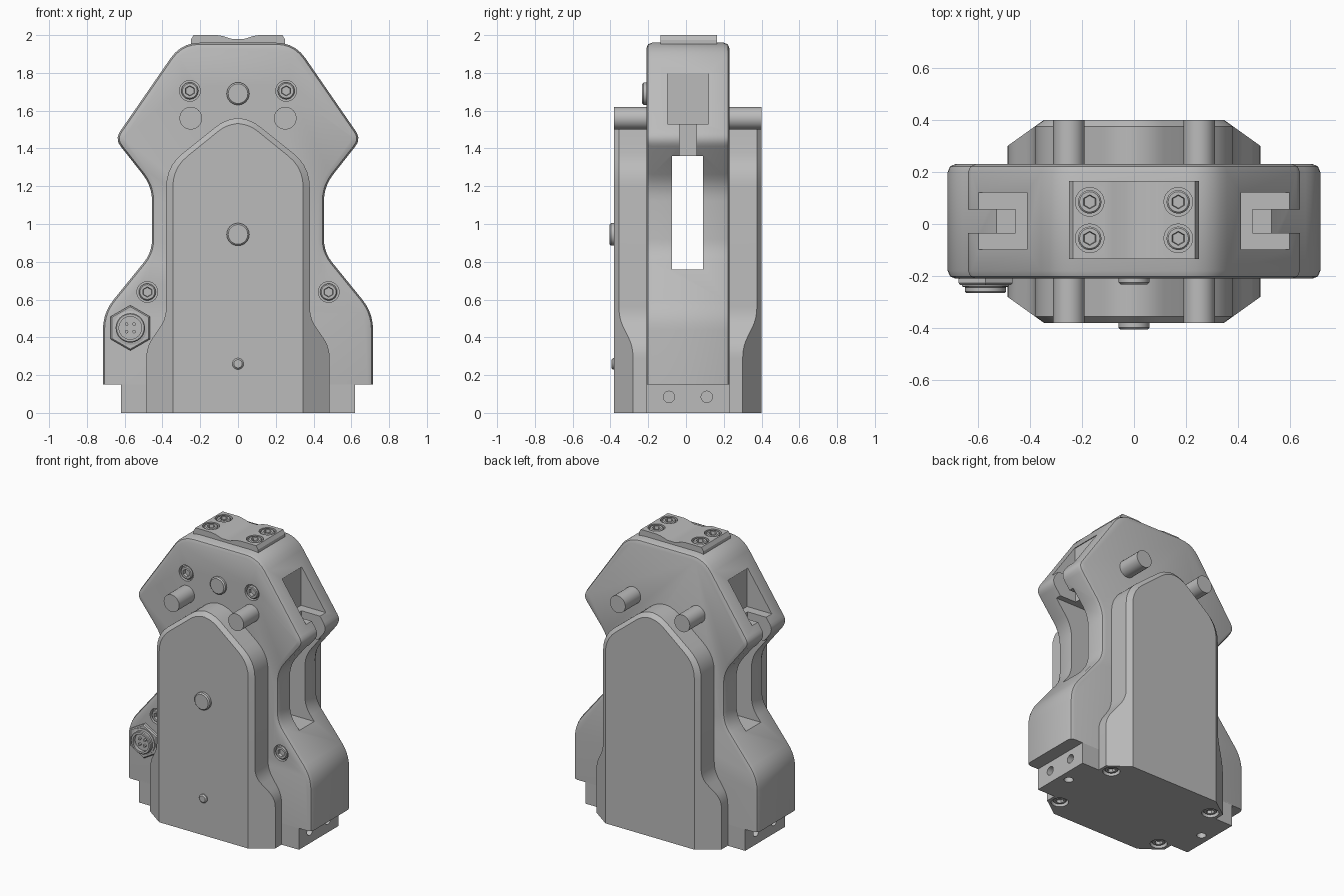
import bpy, bmesh, math
from mathutils import Vector

cube = bpy.data.objects.get("Cube")
if cube:
    bpy.data.objects.remove(cube, do_unlink=True)

grey = bpy.data.materials.new("machined grey")
grey.use_nodes = True
color = (0.5, 0.5, 0.5, 1)
grey.diffuse_color = color
grey.node_tree.nodes["Principled BSDF"].inputs["Base Color"].default_value = color

MID = 0.01      # depth centre of the housing
HALF = 0.22     # half depth of the housing
SEG = 24


def finish(name, bm):
    bmesh.ops.recalc_face_normals(bm, faces=bm.faces)
    me = bpy.data.meshes.new(name)
    bm.to_mesh(me)
    bm.free()
    me.materials.append(grey)
    ob = bpy.data.objects.new(name, me)
    bpy.context.collection.objects.link(ob)
    return ob


def smooth(ob):
    for p in ob.data.polygons:
        p.use_smooth = True
    ob.data.set_sharp_from_angle(angle=math.radians(28))


def loft(name, rings):
    """Skin closed rings of points and cap both ends."""
    bm = bmesh.new()
    rows = [[bm.verts.new(p) for p in ring] for ring in rings]
    n = len(rows[0])
    for a, b in zip(rows, rows[1:]):
        for i in range(n):
            j = (i + 1) % n
            bm.faces.new((a[i], a[j], b[j], b[i]))
    bm.faces.new(rows[0])
    bm.faces.new(rows[-1])
    return finish(name, bm)


def outline(corners):
    """Mirror a half outline of (x, z, rounding) corners and round it."""
    pts = corners + [(-x, z, r) for x, z, r in reversed(corners)]
    out = []
    for i, (x, z, r) in enumerate(pts):
        p = Vector((x, z))
        if r == 0:
            out.append(p)
            continue
        a = p + (Vector(pts[i - 1][:2]) - p).normalized() * r
        b = p + (Vector(pts[(i + 1) % len(pts)][:2]) - p).normalized() * r
        for k in range(6):
            t = k / 5
            out.append(a * (1 - t) ** 2 + p * 2 * t * (1 - t) + b * t * t)
    return out


def prism(name, pts, y0, y1):
    return loft(name, [[(p.x, y, p.y) for p in pts] for y in (y0, y1)])


def box(name, x0, x1, y0, y1, z0, z1):
    return loft(name, [[(x0, y0, z), (x1, y0, z), (x1, y1, z), (x0, y1, z)]
                       for z in (z0, z1)])


def turned(name, loc, axis, profile):
    """Turn (radius, height, is_hex) steps about an axis."""
    quat = Vector(axis).to_track_quat('Z', 'Y')
    rings = []
    for r, h, is_hex in profile:
        ring = []
        for i in range(SEG):
            a = 2 * math.pi * i / SEG
            sixth = math.pi / 6
            f = math.cos(sixth) / math.cos((a + sixth) % (2 * sixth) - sixth) if is_hex else 1
            ring.append(Vector(loc) + quat @ Vector((math.cos(a) * r * f, math.sin(a) * r * f, h)))
        rings.append(ring)
    return loft(name, rings)


def cylinder(name, loc, axis, r, h0, h1, edge=0.0):
    steps = [(r, h0, 0), (r, h1 - edge, 0)]
    if edge:
        steps.append((r - edge, h1, 0))
    return turned(name, loc, axis, steps)


def cut(host, cutter, keep=False):
    mod = host.modifiers.new("cut", 'BOOLEAN')
    mod.operation = 'DIFFERENCE'
    mod.solver = 'EXACT'
    mod.object = cutter
    dg = bpy.context.evaluated_depsgraph_get()
    me = bpy.data.meshes.new_from_object(host.evaluated_get(dg))
    host.modifiers.clear()
    host.data = me
    if not keep:
        bpy.data.objects.remove(cutter, do_unlink=True)


def socket_bolt(name, loc, axis, hosts, sink=0.0):
    """Counterbore the hosts and seat a hex socket bolt in them."""
    bore = cylinder("bore", loc, axis, 0.055, -0.03 - sink, 0.05)
    for h in hosts:
        cut(h, bore, keep=True)
    bpy.data.objects.remove(bore, do_unlink=True)
    steps = [(0.045, -0.03, 0), (0.045, -0.006, 0), (0.039, 0, 0),
             (0.027, 0, 1), (0.024, -0.02, 1)]
    smooth(turned(name, loc, axis, [(r, h - sink, x) for r, h, x in steps]))


# Housing with softened front and back edges
housing = prism("housing", outline([
    (0.715, 0.15, 0), (0.715, 0.53, 0.09), (0.455, 0.85, 0.07), (0.455, 1.2, 0.08),
    (0.652, 1.45, 0.05), (0.30, 1.96, 0.1)]), MID - HALF, MID + HALF)
bm = bmesh.new()
bm.from_mesh(housing.data)
rim = [e for e in bm.edges if abs(e.verts[0].co.y - e.verts[1].co.y) < 1e-4
       and max(v.co.z for v in e.verts) > 0.16]
bmesh.ops.bevel(bm, geom=rim, offset=0.03, segments=2, profile=0.5,
                affect='EDGES', clamp_overlap=False)
bmesh.ops.recalc_face_normals(bm, faces=bm.faces)
bm.to_mesh(housing.data)
bm.free()

# Waist window, side pockets and fork notches
cut(housing, box("window", -1, 1, -0.075, 0.09, 0.76, 1.36))
for s in (-1, 1):
    cut(housing, box("pocket", *sorted((s * 0.405, s * 0.8)), -0.098, 0.12, 1.53, 1.8))
    cut(housing, box("notch", *sorted((s * 0.454, s * 0.8)), -0.035, 0.055, 1.1, 1.6))

# Base block with side screw holes
base = box("base_block", -0.62, 0.62, MID - HALF, MID + HALF, 0, 0.16)
for s in (-1, 1):
    for y in (-0.09, 0.11):
        cut(base, cylinder("hole", (s * 0.62, y, 0.085), (s, 0, 0), 0.03, -0.05, 0.05))
    cut(base, cylinder("hole", (s * 0.55, MID, 0), (0, 0, -1), 0.03, -0.05, 0.05))

# Front and back covers with sloped flanks
shape = outline([(0.485, 0, 0), (0.485, 0.35, 0.06), (0.38, 0.5, 0.06),
                 (0.38, 1.305, 0.11), (0.06, 1.56, 0.07)])


def cover_rings(side):
    def at(x, depth, z):
        return (x, MID + side * depth, z)
    back = [at(p.x, 0.2, p.y) for p in shape]
    flank = [at(p.x, 0.39 - 0.714 * max(0.035, abs(p.x) - 0.345), p.y) for p in shape]
    face = []
    for p in shape:
        if p.y > 1.2:
            face.append(at(p.x * 0.908, 0.39, 1.2 + (p.y - 1.2) * 0.92))
        else:
            face.append(at(math.copysign(0.345, p.x), 0.39, p.y))
    return [back, flank, face]


covers = [loft(n, cover_rings(s)) for n, s in (("front_cover", -1), ("back_cover", 1))]

# Top plate with a shallow saddle
saddle = [(0.25, 1.95), (0.25, 1.975), (0.235, 2.0), (0.11, 2.0), (0.08, 1.995), (0.03, 1.979)]
half = [Vector(p) for p in saddle]
top_plate = prism("top_plate", half + [Vector((-p.x, p.y)) for p in reversed(half)],
                  -0.135, 0.165)

# Socket bolts
for s, side in ((-1, "right"), (1, "left")):
    for y in (-0.055, 0.085):
        socket_bolt(f"top_bolt_{side}", (s * 0.17, y, 2.0), (0, 0, 1), [top_plate])
    for x, z in ((0.255, 1.705), (0.48, 0.64)):
        socket_bolt(f"front_bolt_{side}", (s * x, MID - HALF, z), (0, -1, 0), [housing])
    for k, cover in zip((-1, 1), covers):
        socket_bolt(f"base_bolt_{side}", (s * 0.41, MID + k * 0.255, 0), (0, 0, -1),
                    [base, cover], 0.01)
    # Guide pin through the housing
    smooth(cylinder(f"guide_pin_{side}", (s * 0.25, MID, 1.56), (0, -1, 0), 0.06, -0.39, 0.39))

# Front buttons
for name, z, y, r, h in (("upper_button", 1.69, -0.21, 0.06, 0.022),
                         ("middle_button", 0.945, -0.38, 0.06, 0.025),
                         ("lower_button", 0.26, -0.38, 0.03, 0.015)):
    smooth(cylinder(name, (0, y, z), (0, -1, 0), r, -0.02, h, 0.008))

# Cable connector with hex nut, threaded collar and contacts
seat = (-0.57, MID - HALF, 0.45)
smooth(turned("connector", seat, (0, -1, 0), [
    (0.12, -0.01, 1), (0.12, 0.016, 1), (0.112, 0.024, 1), (0.09, 0.024, 0), (0.09, 0.03, 0),
    (0.078, 0.033, 0), (0.078, 0.05, 0), (0.073, 0.055, 0), (0.06, 0.055, 0), (0.06, 0.03, 0)]))
for i in range(4):
    a = math.pi / 4 + i * math.pi / 2
    smooth(cylinder("contact", (seat[0] + 0.028 * math.cos(a), seat[1], seat[2] + 0.028 * math.sin(a)),
                    (0, -1, 0), 0.009, 0.02, 0.045))

for ob in [housing, base, top_plate] + covers:
    smooth(ob)
